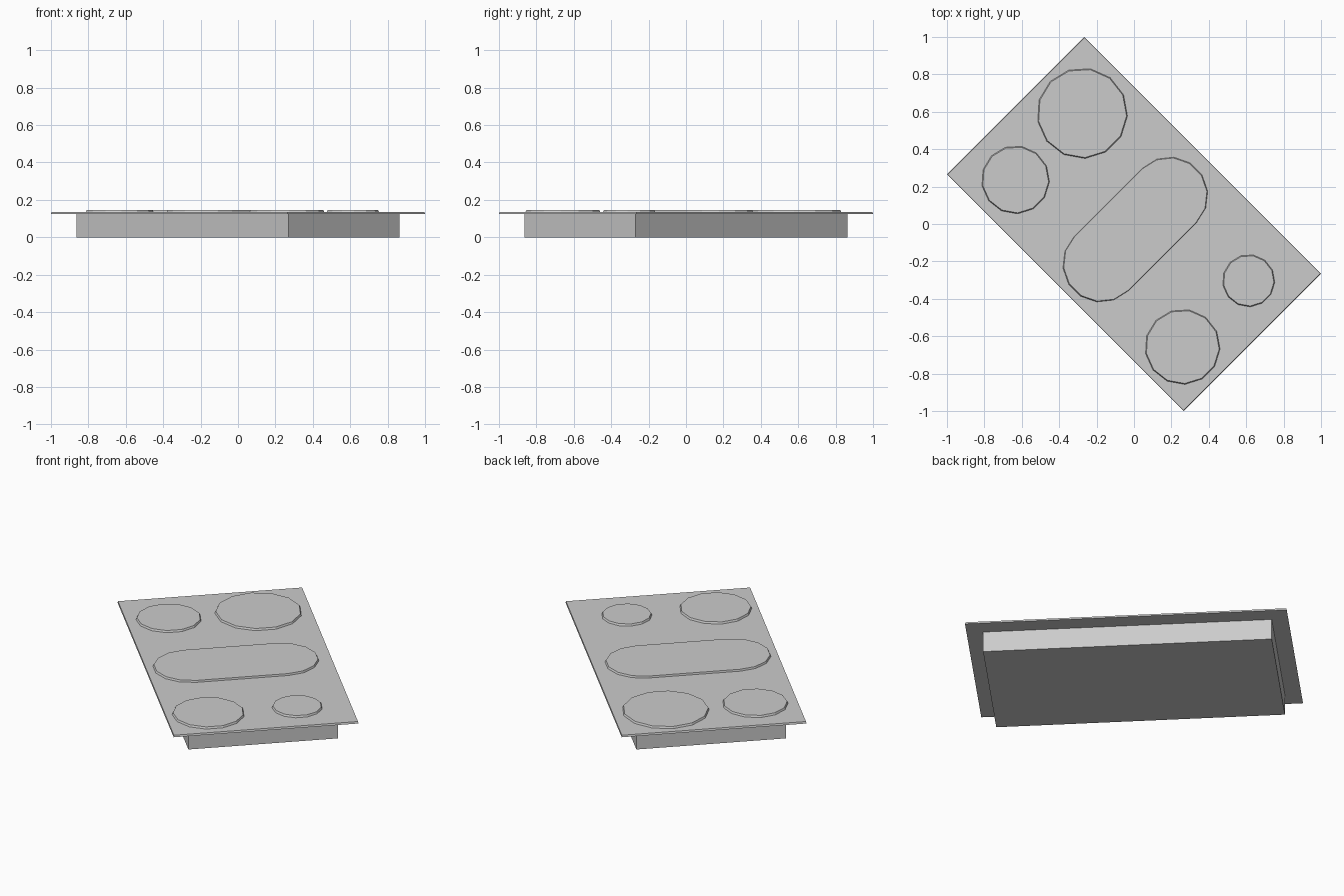
import bpy, bmesh
from math import pi, cos, sin, radians
from mathutils import Matrix

cube = bpy.data.objects.get("Cube")
if cube:
    bpy.data.objects.remove(cube, do_unlink=True)

grey = bpy.data.materials.new("light_grey")
grey.use_nodes = True
grey.diffuse_color = (0.6, 0.6, 0.6, 1)
grey.node_tree.nodes["Principled BSDF"].inputs["Base Color"].default_value = (0.6, 0.6, 0.6, 1)

# The whole hob is laid out square, then turned about z
TURN = Matrix.Rotation(radians(-45), 4, 'Z')
PLATE_LOW, PLATE_TOP, BURNER_TOP = 0.125, 0.136, 0.147


def slab(name, outline, low, high, taper=0.0, centre=(0, 0)):
    """Extrude an outline upwards, drawing the top edge in by the taper."""
    bm = bmesh.new()
    cx, cy = centre
    size = max(max(abs(x), abs(y)) for x, y in outline)
    k = 1 - taper / size
    bottom = [bm.verts.new((cx + x, cy + y, low)) for x, y in outline]
    top = [bm.verts.new((cx + x * k, cy + y * k, high)) for x, y in outline]
    bm.faces.new(bottom[::-1])
    bm.faces.new(top)
    n = len(outline)
    for i in range(n):
        j = (i + 1) % n
        bm.faces.new((bottom[i], bottom[j], top[j], top[i]))
    bm.transform(TURN)
    mesh = bpy.data.meshes.new(name)
    bm.to_mesh(mesh)
    bm.free()
    mesh.materials.append(grey)
    obj = bpy.data.objects.new(name, mesh)
    bpy.context.collection.objects.link(obj)
    return obj


def rectangle(length, width):
    x, y = length / 2, width / 2
    return [(-x, -y), (x, -y), (x, y), (-x, y)]


def disc(radius, sides=13):
    return [(radius * cos(pi + 2 * pi * i / sides), radius * sin(pi + 2 * pi * i / sides))
            for i in range(sides)]


def stadium(radius, half_straight, steps=7):
    """Two half circles joined by straight sides along y."""
    points = []
    for start, shift in ((0, half_straight), (pi, -half_straight)):
        for i in range(steps + 1):
            a = start + pi * i / steps
            points.append((radius * cos(a), shift + radius * sin(a)))
    return points


# Body and top plate
slab("body", rectangle(1.605, 0.841), 0, PLATE_LOW)
slab("top_plate", rectangle(1.789, 1.039), PLATE_LOW, PLATE_TOP, 0.003)

# Round burners: name, centre, radius
for name, centre, radius in (
        ("back_large_burner", (-0.614, 0.223), 0.242),
        ("right_burner", (-0.615, -0.281), 0.182),
        ("front_burner", (0.648, -0.281), 0.201),
        ("left_small_burner", (0.648, 0.219), 0.14)):
    slab(name, disc(radius), PLATE_TOP, BURNER_TOP, 0.005, centre)

# Long middle burner
slab("oval_burner", stadium(0.205, 0.259), PLATE_TOP, BURNER_TOP, 0.005, (0.026, -0.016))
